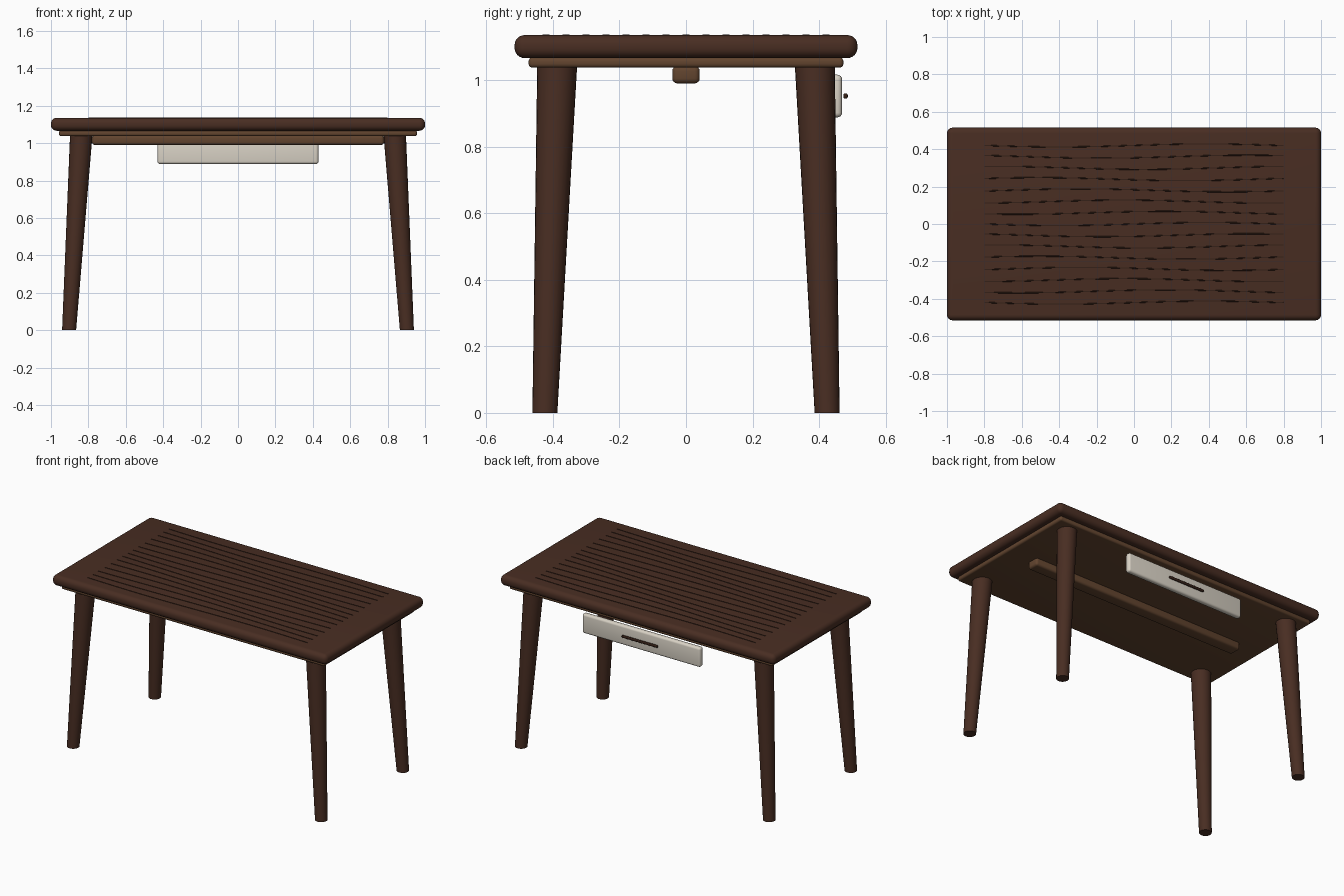
import bpy, bmesh, math

if "Cube" in bpy.data.objects:
    bpy.data.objects.remove(bpy.data.objects["Cube"])


def material(name, rgb):
    m = bpy.data.materials.new(name)
    m.diffuse_color = (*[(c / 255) ** 2.2 for c in rgb], 1)
    m.use_nodes = True
    m.node_tree.nodes["Principled BSDF"].inputs["Base Color"].default_value = m.diffuse_color
    return m


walnut = material("dark walnut", (74, 49, 39))
brown = material("mid brown", (98, 70, 50))
cream = material("cream", (216, 209, 196))
dark = material("dark grain", (56, 38, 30))


def finish(bm, name, mat, angle=35):
    me = bpy.data.meshes.new(name)
    bm.to_mesh(me)
    bm.free()
    me.materials.append(mat)
    ob = bpy.data.objects.new(name, me)
    bpy.context.collection.objects.link(ob)
    bpy.ops.object.select_all(action='DESELECT')
    ob.select_set(True)
    bpy.context.view_layer.objects.active = ob
    bpy.ops.object.shade_smooth_by_angle(angle=math.radians(angle))
    return ob


def box(name, lo, hi, mat, bevel, segments=4):
    bm = bmesh.new()
    bmesh.ops.create_cube(bm, size=1)
    for v in bm.verts:
        v.co = [(a + b) / 2 + c * (b - a) for a, b, c in zip(lo, hi, v.co)]
    bmesh.ops.bevel(bm, geom=bm.edges[:], offset=bevel, segments=segments,
                    profile=0.5, affect='EDGES')
    return finish(bm, name, mat)


# Top, lower panel and centre rail
box("tabletop", (-1, -.515, 1.066), (1, .515, 1.135), walnut, .03, 6)
box("lower_panel", (-.957, -.473, 1.037), (.957, .473, 1.068), brown, .012)
box("centre_rail", (-.78, -.041, .99), (.78, .041, 1.042), brown, .015)

# Drawer front and handle
box("drawer_front", (-.43, .432, .888), (.43, .469, 1.016), cream, .014)
box("drawer_handle", (-.13, .473, .944), (.13, .486, .96), dark, .005, 3)

# Splayed tapered legs
for sx, side in ((-1, "left"), (1, "right")):
    for sy, end in ((-1, "front"), (1, "back")):
        bm = bmesh.new()
        bmesh.ops.create_cone(bm, cap_ends=True, segments=24, radius1=.0375,
                              radius2=.06, depth=1.045)
        for v in bm.verts:
            t = v.co.z / 1.045 + .5
            v.co.x += sx * (.903 + (.838 - .903) * t)
            v.co.y += sy * (.424 + (.387 - .424) * t)
            v.co.z += 1.045 / 2
        finish(bm, f"{end}_{side}_leg", walnut)

# Wavy grain ridges along the top
for i in range(15):
    y0 = -.42 + .06 * i
    bm = bmesh.new()
    rows = []
    for k in range(41):
        x = -.8 + .04 * k
        y = y0 + .008 * math.sin(x * 4 + i * .9)
        rows.append([bm.verts.new((x, y + dy, z)) for dy, z in
                     ((-.0035, 1.134), (-.002, 1.137), (.002, 1.137), (.0035, 1.134))])
    for a, b in zip(rows, rows[1:]):
        for j in range(3):
            bm.faces.new((a[j], b[j], b[j + 1], a[j + 1]))
    bm.faces.new(rows[0])
    bm.faces.new(rows[-1][::-1])
    bmesh.ops.recalc_face_normals(bm, faces=bm.faces[:])
    finish(bm, f"grain_line_{i + 1}", dark, 20)
